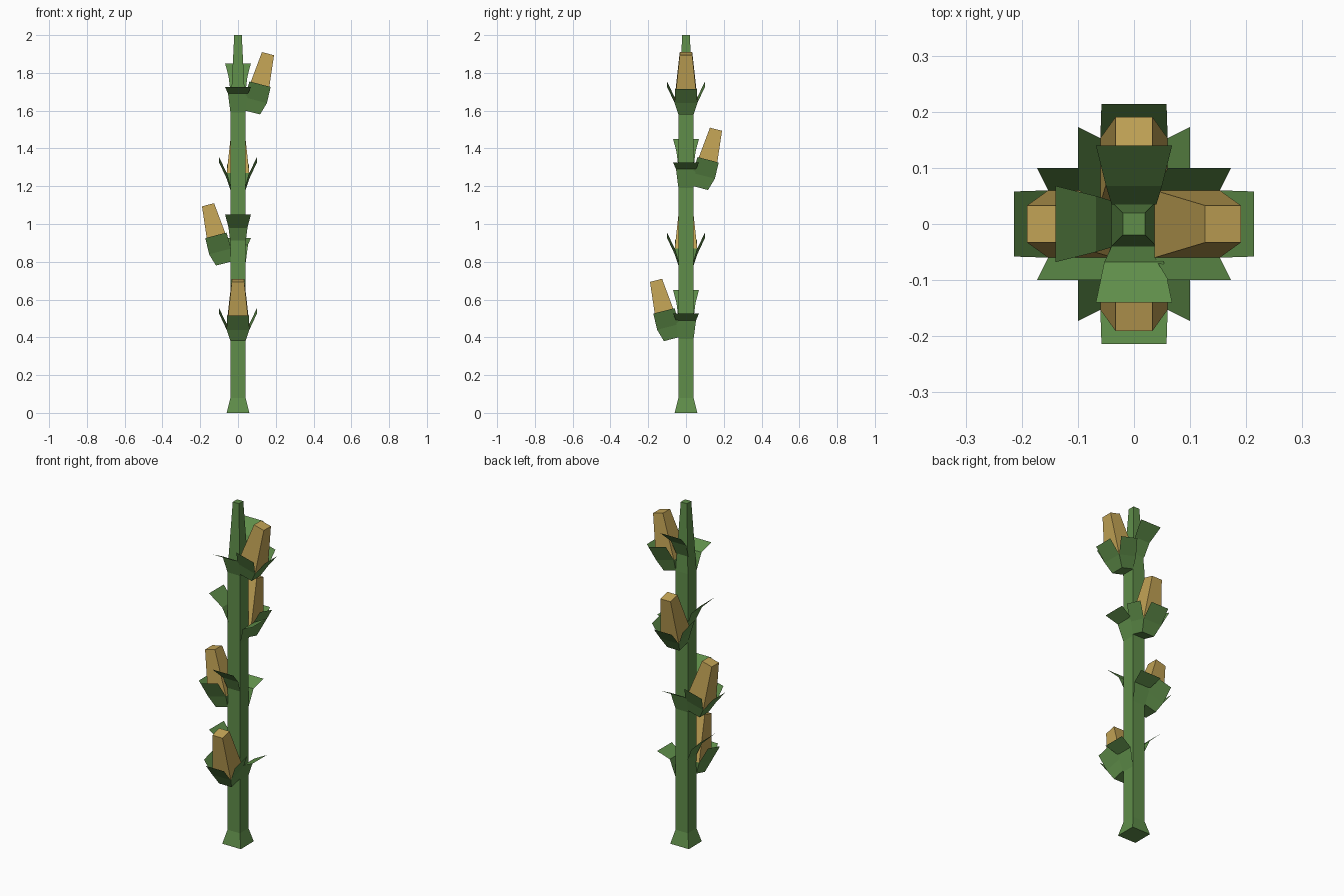
import bpy
import bmesh
from math import radians
from mathutils import Matrix, Vector

cube = bpy.data.objects.get("Cube")
if cube:
    bpy.data.objects.remove(cube, do_unlink=True)


def make_material(name, colour):
    mat = bpy.data.materials.new(name)
    mat.use_nodes = True
    mat.diffuse_color = colour
    mat.node_tree.nodes["Principled BSDF"].inputs["Base Color"].default_value = colour
    return mat


GREEN = make_material("leaf green", (0.115, 0.27, 0.068, 1))
TAN = make_material("corn tan", (0.53, 0.36, 0.09, 1))


def finish(bm, name, mat):
    mesh = bpy.data.meshes.new(name)
    bm.to_mesh(mesh)
    bm.free()
    mesh.materials.append(mat)
    obj = bpy.data.objects.new(name, mesh)
    bpy.context.collection.objects.link(obj)


def square_loft(bm, sections, matrix=Matrix(), caps=True):
    """Square tube through (height, half width) sections."""
    rings = []
    for z, h in sections:
        corners = ((-h, -h), (h, -h), (h, h), (-h, h))
        rings.append([bm.verts.new(matrix @ Vector((x, y, z))) for x, y in corners])
    for a, b in zip(rings, rings[1:]):
        for i in range(4):
            j = (i + 1) % 4
            bm.faces.new((a[i], a[j], b[j], b[i]))
    bm.faces.new(rings[0][::-1])
    if caps:
        bm.faces.new(rings[-1])


def leaf_strip(bm, sections, matrix):
    """Thin bent leaf through (outward, height, half width) sections."""
    rows = [[bm.verts.new(matrix @ Vector((out, side * half, z))) for side in (-1, 1)]
            for out, z, half in sections]
    for a, b in zip(rows, rows[1:]):
        bm.faces.new((a[0], a[1], b[1], b[0]))


def turn(degrees):
    return Matrix.Rotation(radians(degrees), 4, "Z")


# Stalk with flared foot and tapering tip
bm = bmesh.new()
square_loft(bm, [(0, 0.06), (0.08, 0.04), (1.6, 0.04), (2, 0.02)])
finish(bm, "stalk", GREEN)

HIGH_LEAF = [(0.035, 0.1, 0.04), (0.068, 0.18, 0.05), (0.14, 0.25, 0.068)]
LOW_LEAF = [(0.04, -0.01, 0.04), (0.068, 0.09, 0.053), (0.14, 0.125, 0.068)]
HUSK_FLAP = [(0.06, 0.067, 0.06), (0.1, 0.155, 0.058)]

# Each tier: base height, cob direction, high leaf direction
TIERS = [(0.4, -90, 180), (0.8, 180, -90), (1.2, 90, 180), (1.6, 0, 90)]

for number, (height, cob_angle, leaf_angle) in enumerate(TIERS, 1):
    lift = Matrix.Translation((0, 0, height))

    # Pair of stalk leaves
    for name, profile, angle in (("high_leaf", HIGH_LEAF, leaf_angle),
                                 ("low_leaf", LOW_LEAF, leaf_angle + 180)):
        bm = bmesh.new()
        leaf_strip(bm, profile, lift @ turn(angle))
        finish(bm, f"{name}_{number}", GREEN)

    # Cob leaning outward
    lean = (lift @ turn(cob_angle) @ Matrix.Translation((0.078, 0, -0.01))
            @ Matrix.Rotation(radians(14.5), 4, "Y"))
    bm = bmesh.new()
    square_loft(bm, [(0.067, 0.06), (0.322, 0.033)], lean)
    finish(bm, f"cob_{number}", TAN)

    # Husk cup with three open flaps
    bm = bmesh.new()
    square_loft(bm, [(0, 0.04), (0.067, 0.06)], lean, caps=False)
    for angle in (-90, 0, 90):
        leaf_strip(bm, HUSK_FLAP, lean @ turn(angle))
    bmesh.ops.remove_doubles(bm, verts=bm.verts, dist=0.0005)
    finish(bm, f"husk_{number}", GREEN)
